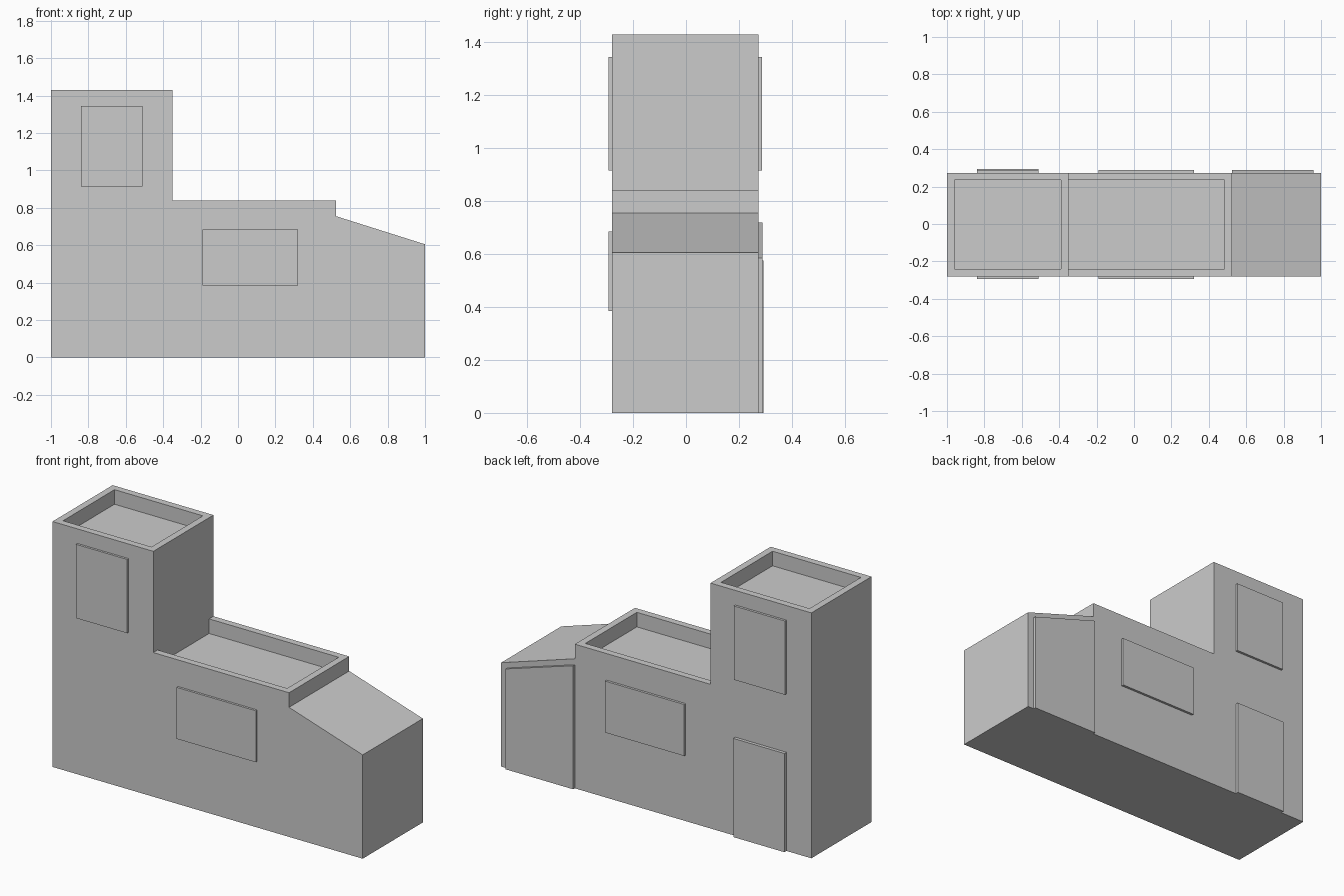
import bpy, bmesh

if "Cube" in bpy.data.objects:
    bpy.data.objects.remove(bpy.data.objects["Cube"])

FRONT, BACK = -0.28, 0.274      # wall planes
RIM, DEPTH = 0.04, 0.085        # parapet thickness and height


def prism(name, profile, y0, y1):
    """Extrude an (x, z) profile from y0 to y1."""
    bm = bmesh.new()
    face = bm.faces.new([bm.verts.new((x, y0, z)) for x, z in profile])
    ext = bmesh.ops.extrude_face_region(bm, geom=[face])["geom"]
    verts = [v for v in ext if isinstance(v, bmesh.types.BMVert)]
    bmesh.ops.translate(bm, verts=verts, vec=(0, y1 - y0, 0))
    bmesh.ops.recalc_face_normals(bm, faces=bm.faces)
    mesh = bpy.data.meshes.new(name)
    bm.to_mesh(mesh)
    bm.free()
    obj = bpy.data.objects.new(name, mesh)
    bpy.context.collection.objects.link(obj)
    return obj


def rect(x0, x1, z0, z1):
    return [(x0, z0), (x1, z0), (x1, z1), (x0, z1)]


# Stepped building: tower, middle block and sloped garage
body = prism("building_body", [
    (-1, 0), (1, 0), (1, 0.605), (0.525, 0.755), (0.525, 0.84),
    (-0.35, 0.84), (-0.35, 1.43), (-1, 1.43)], FRONT, BACK)

# Sunken flat roofs behind parapets
for name, x0, x1, top in (("tower_roof_cutter", -0.96, -0.39, 1.43),
                          ("middle_roof_cutter", -0.35, 0.485, 0.84)):
    cutter = prism(name, rect(x0, x1, top - DEPTH, top + 0.1),
                   FRONT + RIM, BACK - RIM)
    cutter.hide_render = True
    cutter.hide_set(True)
    mod = body.modifiers.new(name, "BOOLEAN")
    mod.operation = "DIFFERENCE"
    mod.solver = "EXACT"
    mod.object = cutter

# Apply the cuts and drop the cutters
mesh = bpy.data.meshes.new_from_object(
    body.evaluated_get(bpy.context.evaluated_depsgraph_get()))
body.modifiers.clear()
body.data = mesh
for obj in [o for o in bpy.data.objects if o.name.endswith("cutter")]:
    bpy.data.objects.remove(obj)

# Windows on both long walls
for side, y0, y1 in (("front", FRONT - 0.013, FRONT), ("back", BACK, BACK + 0.014)):
    prism(side + "_upper_window", rect(-0.84, -0.51, 0.915, 1.345), y0, y1)
    prism(side + "_middle_window", rect(-0.19, 0.32, 0.385, 0.685), y0, y1)

# Door and slanted garage panel on the back wall
prism("back_door", rect(-0.84, -0.51, 0, 0.575), BACK, BACK + 0.019)
prism("garage_panel", [(0.525, 0), (0.96, 0), (0.96, 0.585), (0.525, 0.72)],
      BACK, BACK + 0.015)
